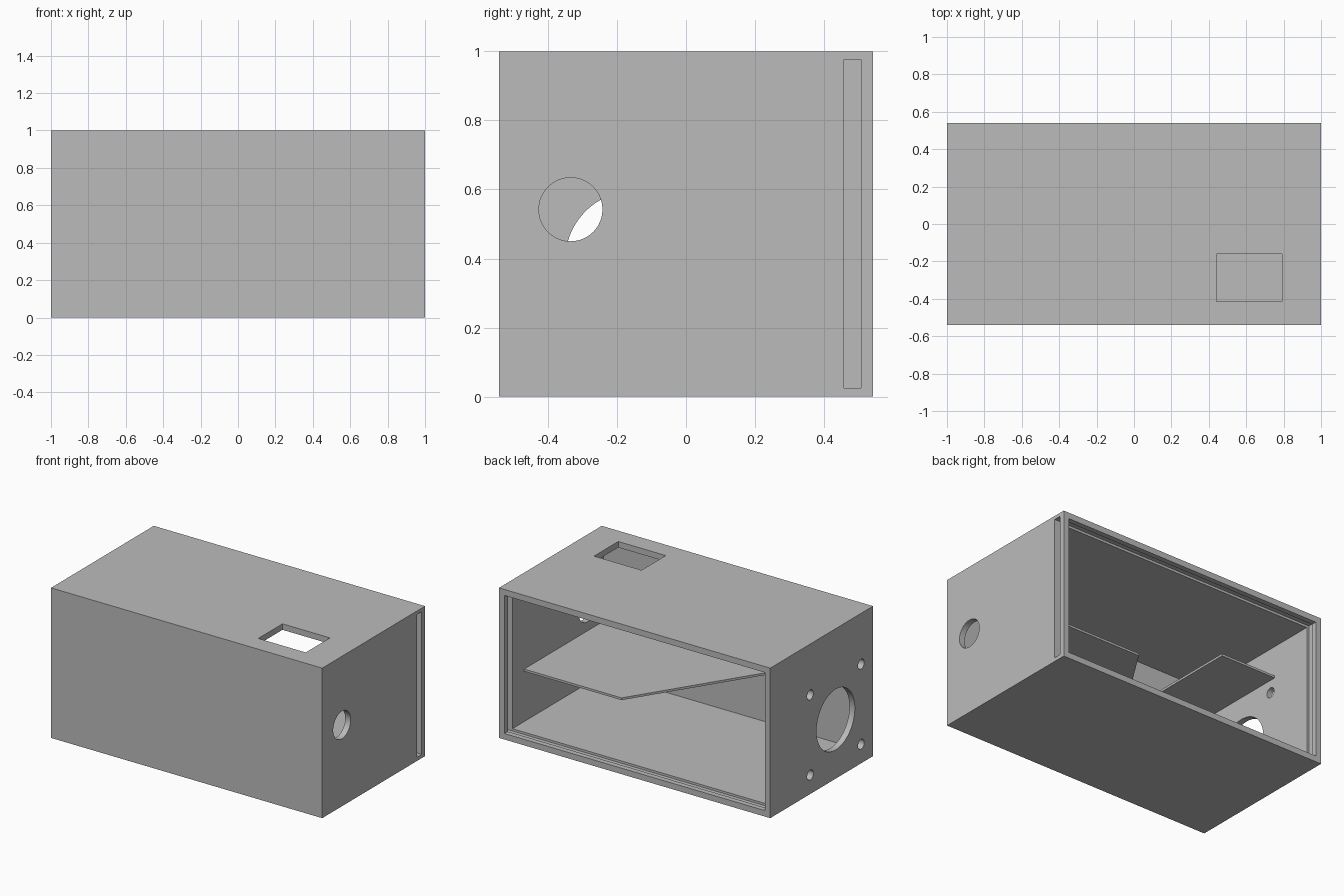
import bpy
from math import radians

old = bpy.data.objects.get("Cube")
if old:
    bpy.data.objects.remove(old, do_unlink=True)

D = 0.541          # half depth
T = 0.04           # wall thickness
IN_X, IN_Y = 1 - T, D - T

grey = bpy.data.materials.new("plain_grey")
grey.use_nodes = True
colour = (0.5, 0.5, 0.5, 1)
grey.diffuse_color = colour
grey.node_tree.nodes["Principled BSDF"].inputs["Base Color"].default_value = colour


def prism(name, outline, z0, z1):
    """Upright prism over an anticlockwise xy outline."""
    n = len(outline)
    verts = [(x, y, z) for z in (z0, z1) for x, y in outline]
    faces = [tuple(reversed(range(n))), tuple(range(n, 2 * n))]
    faces += [(i, (i + 1) % n, (i + 1) % n + n, i + n) for i in range(n)]
    mesh = bpy.data.meshes.new(name)
    mesh.from_pydata(verts, [], faces)
    mesh.materials.append(grey)
    ob = bpy.data.objects.new(name, mesh)
    bpy.context.collection.objects.link(ob)
    return ob


def box(name, x, y, z):
    return prism(name, [(x[0], y[0]), (x[1], y[0]), (x[1], y[1]), (x[0], y[1])], *z)


def side_hole(x, y, z, r, sides):
    """Round cutter along x through one side wall."""
    bpy.ops.mesh.primitive_cylinder_add(vertices=sides, radius=r, depth=3 * T,
                                        location=(x, y, z), rotation=(0, radians(90), 0))
    ob = bpy.context.object
    ob.name = "hole_cutter"
    ob.data.materials.append(grey)
    return ob


# Housing with an open back
housing = box("housing", (-1, 1), (-D, D), (0, 1))
cutters = [
    box("cavity_cutter", (-IN_X, IN_X), (-IN_Y, D + 0.1), (T, 1 - T)),
    # Groove for a sliding back panel, open through the left wall
    box("groove_cutter", (-0.976, 1.1), (0.457, 0.506), (0.025, 0.976)),
    # Window in the top
    box("window_cutter", (0.44, 0.79), (-0.415, -0.16), (0.9, 1.1)),
    # Cable hole and fan opening
    side_hole(1 - T / 2, -0.334, 0.542, 0.092, 64),
    side_hole(-1 + T / 2, -0.148, 0.394, 0.202, 96),
]
# Fan screw holes
for dy in (-1, 1):
    for dz in (-1, 1):
        cutters.append(side_hole(-1 + T / 2, -0.148 + dy * 0.268, 0.394 + dz * 0.267, 0.033, 32))

bpy.ops.object.select_all(action="DESELECT")
housing.select_set(True)
bpy.context.view_layer.objects.active = housing
for cutter in cutters:
    cutter.hide_render = True
    mod = housing.modifiers.new("cut", "BOOLEAN")
    mod.operation = "DIFFERENCE"
    mod.solver = "EXACT"
    mod.object = cutter
    bpy.ops.object.modifier_apply(modifier=mod.name)
    bpy.data.objects.remove(cutter, do_unlink=True)
bpy.ops.object.shade_smooth_by_angle(angle=radians(30))

# Shelf with a slanted end, fixed to the left and front walls
prism("lower_shelf", [(IN_X, -IN_Y), (IN_X, 0.333), (0.242, 0.333), (-0.29, -IN_Y)][::-1] and
      [(-0.29, -IN_Y), (IN_X, -IN_Y), (IN_X, 0.333), (0.242, 0.333)], 0.375, 0.39)

# Small shelf above the fan
box("upper_shelf", (-IN_X, -0.55), (-IN_Y, 0.16), (0.745, 0.76))
